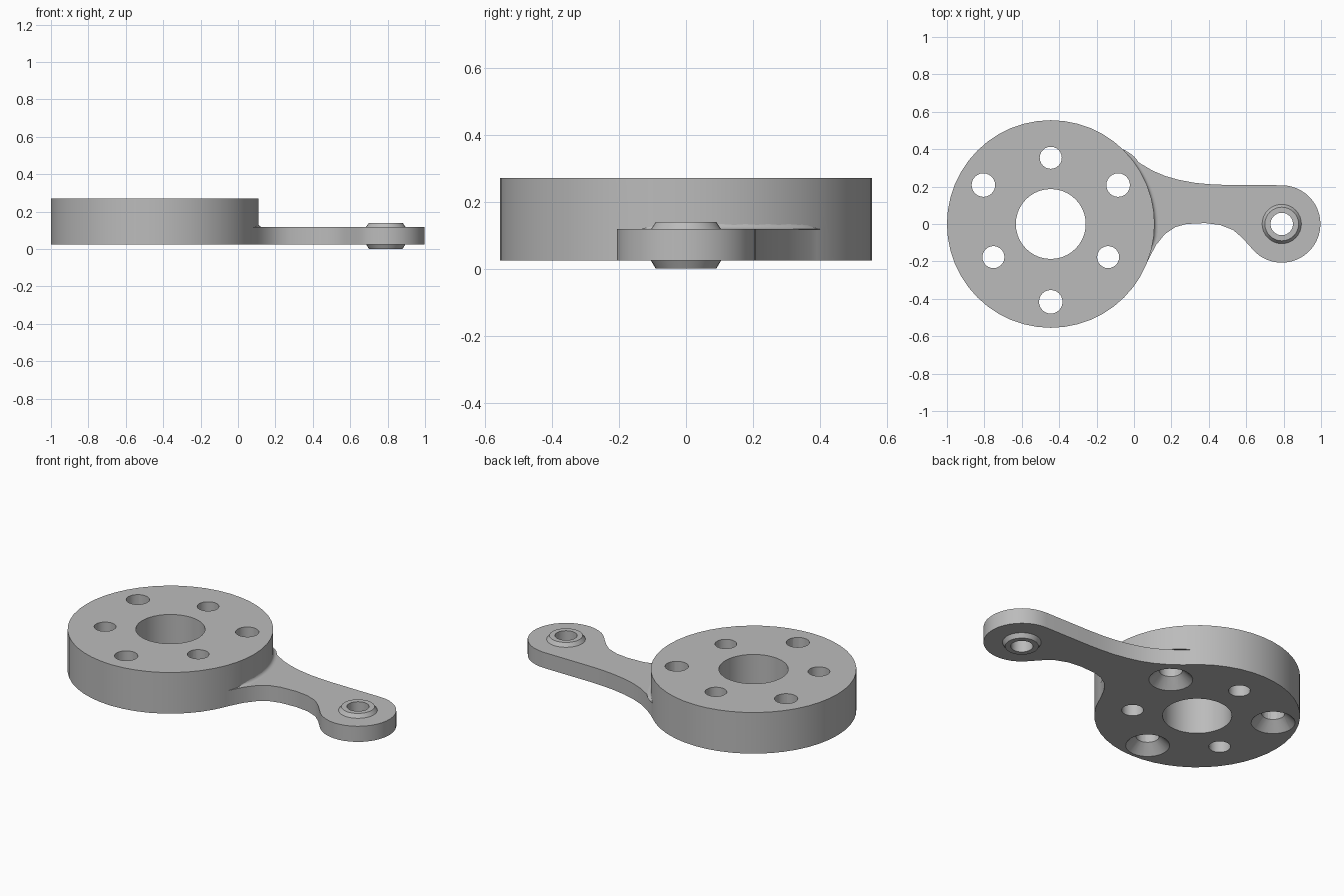
import bpy, bmesh, math
from math import cos, sin, radians

if "Cube" in bpy.data.objects:
    bpy.data.objects.remove(bpy.data.objects["Cube"])

grey = bpy.data.materials.new("plain_grey")
grey.use_nodes = True
colour = (0.5, 0.5, 0.5, 1)
grey.diffuse_color = colour
grey.node_tree.nodes["Principled BSDF"].inputs["Base Color"].default_value = colour

HUB_X, HUB_R, TIP_X, TIP_R = -0.445, 0.555, 0.79, 0.207
BASE, ARM_TOP, HUB_TOP = 0.025, 0.118, 0.27


def make_object(name, bm):
    bmesh.ops.recalc_face_normals(bm, faces=bm.faces)
    mesh = bpy.data.meshes.new(name)
    bm.to_mesh(mesh)
    bm.free()
    mesh.materials.append(grey)
    obj = bpy.data.objects.new(name, mesh)
    bpy.context.collection.objects.link(obj)
    return obj


def prism(name, outline, low, high):
    """Extrude an outline of x, y points between two heights."""
    bm = bmesh.new()
    face = bm.faces.new([bm.verts.new((x, y, low)) for x, y in outline])
    extruded = bmesh.ops.extrude_face_region(bm, geom=[face])["geom"]
    top = [v for v in extruded if isinstance(v, bmesh.types.BMVert)]
    bmesh.ops.translate(bm, verts=top, vec=(0, 0, high - low))
    return make_object(name, bm)


def arc(cx, cy, r, start, end, steps):
    angles = [radians(start + (end - start) * i / steps) for i in range(steps + 1)]
    return [(cx + r * cos(a), cy + r * sin(a)) for a in angles]


def cylinder(name, x, y, r, low, high, steps=32):
    return prism(name, arc(x, y, r, 0, 360, steps)[:-1], low, high)


def boolean(target, tool, operation):
    mod = target.modifiers.new(operation, "BOOLEAN")
    mod.operation, mod.solver, mod.object = operation, "EXACT", tool
    bpy.context.view_layer.objects.active = target
    bpy.ops.object.modifier_apply(modifier=mod.name)
    bpy.data.objects.remove(tool)


def smooth(obj):
    bpy.ops.object.select_all(action="DESELECT")
    obj.select_set(True)
    bpy.context.view_layer.objects.active = obj
    bpy.ops.object.shade_smooth_by_angle(angle=radians(30))


# Thick round hub
body = cylinder("hub_and_arm", HUB_X, 0, HUB_R, BASE, HUB_TOP, 48)

# Thin arm: curved lower edge, round tip, flared upper edge
lower = [(-0.1, -0.2), (0.07, -0.205), (0.09, -0.165), (0.118, -0.112),
         (0.166, -0.053), (0.22, -0.017), (0.28, 0), (0.38, 0.005),
         (0.46, -0.005), (0.53, -0.032), (0.58, -0.075)]
upper = [(0.487, 0.209), (0.4, 0.213), (0.326, 0.22), (0.24, 0.236),
         (0.166, 0.257), (0.1, 0.285), (0.03, 0.326), (-0.03, 0.372),
         (-0.085, 0.421), (-0.15, 0.4)]
arm = prism("arm", lower + arc(TIP_X, 0, TIP_R, -143, 90, 24) + upper, BASE, ARM_TOP)
boolean(body, arm, "UNION")

# Centre bore and tip bore
boolean(body, cylinder("bore", HUB_X, 0, 0.187, -0.1, 0.4, 40), "DIFFERENCE")
boolean(body, cylinder("tip_bore", TIP_X, 0, 0.1, -0.1, 0.4), "DIFFERENCE")

# Two alternating sets of bolt holes, the outer set countersunk from below
for i in range(6):
    a = radians(30 + 60 * i)
    sunk = i % 2 == 0
    ring, r = (0.416, 0.063) if sunk else (0.354, 0.059)
    x, y = HUB_X + ring * cos(a), ring * sin(a)
    boolean(body, cylinder("bolt_hole", x, y, r, -0.1, 0.4, 24), "DIFFERENCE")
    if sunk:
        bm = bmesh.new()
        bmesh.ops.create_cone(bm, cap_ends=True, segments=24,
                              radius1=0.149, radius2=0.061, depth=0.088)
        bmesh.ops.translate(bm, verts=bm.verts, vec=(x, y, BASE + 0.014))
        boolean(body, make_object("countersink", bm), "DIFFERENCE")
smooth(body)

# Bush in the tip, lathed from a closed profile
profile = [(0.06, 0), (0.09, 0), (0.105, BASE), (0.105, ARM_TOP), (0.09, 0.14), (0.06, 0.14)]
bm = bmesh.new()
rings = [[bm.verts.new((TIP_X + r * cos(a), r * sin(a), z)) for r, z in profile]
         for a in (math.tau * i / 32 for i in range(32))]
for i, ring in enumerate(rings):
    after = rings[(i + 1) % 32]
    for j in range(len(profile)):
        k = (j + 1) % len(profile)
        bm.faces.new((ring[j], ring[k], after[k], after[j]))
smooth(make_object("tip_bush", bm))

# Concave fillet where the arm meets the hub wall, tapering at both ends
bm = bmesh.new()
rows = []
for i in range(25):
    t = i / 24
    a = radians(-14 + 60 * t)
    size = 0.003 + 0.018 * min(1, 3 * sin(math.pi * t))
    section = [(HUB_R - 0.01, ARM_TOP - 0.002)]
    for j in range(6):
        b = math.pi / 2 * j / 5
        section.append((HUB_R - 0.002 + size * (1 - sin(b)), ARM_TOP + size * (1 - cos(b))))
    section.append((HUB_R - 0.01, ARM_TOP + size))
    rows.append([bm.verts.new((HUB_X + r * cos(a), r * sin(a), z)) for r, z in section])
for p, q in zip(rows, rows[1:]):
    for j in range(len(p)):
        k = (j + 1) % len(p)
        bm.faces.new((p[j], p[k], q[k], q[j]))
bm.faces.new(rows[0])
bm.faces.new(rows[-1])
smooth(make_object("arm_fillet", bm))
